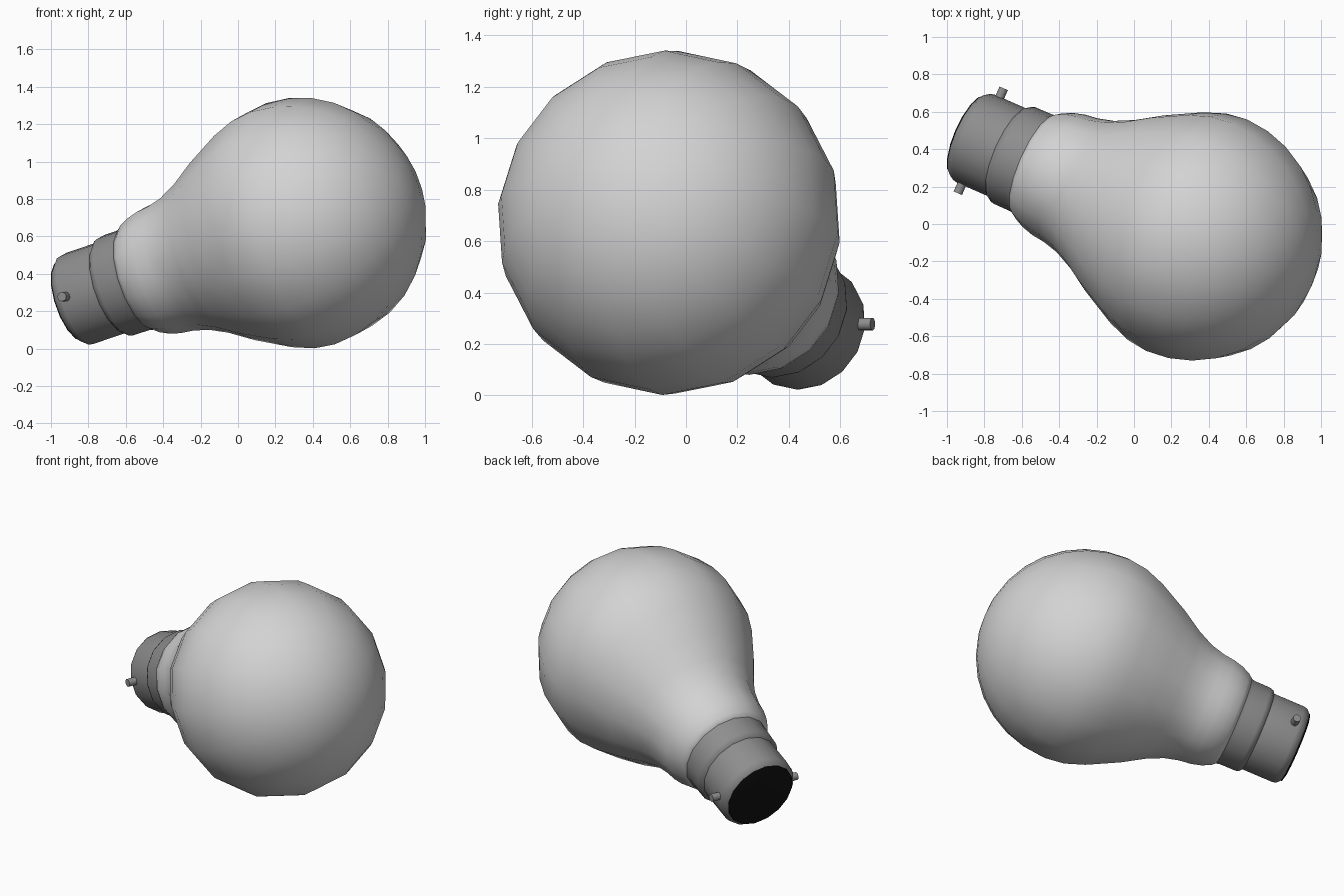
import bpy, bmesh, math
from mathutils import Vector, Matrix

if "Cube" in bpy.data.objects:
    bpy.data.objects.remove(bpy.data.objects["Cube"])

SIDES = 16
CENTRE = Vector((0.335, -0.06, 0.668))            # middle of the round glass
AXIS = Vector((-0.8755, 0.383, -0.296)).normalized()  # from glass towards base
PIN = Vector((0.401, 0.916, 0))
PIN = (PIN - AXIS * PIN.dot(AXIS)).normalized()
SIDE = AXIS.cross(PIN)
FRAME = Matrix((PIN, SIDE, AXIS)).transposed().to_4x4()
FRAME.translation = CENTRE


def material(name, value):
    m = bpy.data.materials.new(name)
    m.diffuse_color = (value, value, value, 1)
    m.use_nodes = True
    m.node_tree.nodes["Principled BSDF"].inputs["Base Color"].default_value = m.diffuse_color
    return m


def finish(name, bm, mat, angle):
    bmesh.ops.recalc_face_normals(bm, faces=bm.faces)
    bm.transform(FRAME)
    me = bpy.data.meshes.new(name)
    bm.to_mesh(me)
    bm.free()
    ob = bpy.data.objects.new(name, me)
    bpy.context.collection.objects.link(ob)
    me.materials.append(mat)
    bpy.ops.object.select_all(action='DESELECT')
    ob.select_set(True)
    bpy.context.view_layer.objects.active = ob
    bpy.ops.object.shade_smooth_by_angle(angle=math.radians(angle))


def lathe(name, profile, mat, angle=40):
    """Spin (radius, distance along axis) points around the bulb axis."""
    bm = bmesh.new()
    vs = [bm.verts.new((r, 0, s)) for r, s in profile]
    es = [bm.edges.new(p) for p in zip(vs, vs[1:])]
    bmesh.ops.spin(bm, geom=vs + es, cent=(0, 0, 0), axis=(0, 0, 1),
                   angle=math.tau, steps=SIDES, use_duplicate=False)
    bmesh.ops.remove_doubles(bm, verts=bm.verts, dist=1e-4)
    finish(name, bm, mat, angle)


glass = material("frosted white", 0.65)
metal = material("grey metal", 0.27)
black = material("black", 0.006)

# glass envelope: round dome, then a waisted neck
R = 0.675
dome = [(R * math.cos(math.radians(a)), -R * math.sin(math.radians(a)))
        for a in (90, 79, 67.5, 56, 45, 33.75, 22.5, 11.25, 0)]
neck = [(0.66, 0.12), (0.615, 0.245), (0.515, 0.44), (0.432, 0.575),
        (0.383, 0.68), (0.36, 0.77), (0.352, 0.84), (0.335, 0.905),
        (0.31, 0.96), (0.285, 0.99), (0.27, 0.992)]
lathe("glass_bulb", dome + neck, glass, 60)

# metal base: collar, step, barrel with rounded end
lathe("metal_base", [(0.25, 0.98), (0.288, 0.985), (0.282, 1.01), (0.281, 1.115),
                     (0.274, 1.135), (0.256, 1.15), (0.256, 1.35),
                     (0.25, 1.375), (0.228, 1.395), (0, 1.395)], metal, 40)

# black end disc
lathe("end_insulator", [(0, 1.38), (0.232, 1.38), (0.226, 1.402), (0.21, 1.408),
                        (0, 1.408)], black, 40)

# bayonet pins on opposite sides
for name, sign in (("bayonet_pin_a", 1), ("bayonet_pin_b", -1)):
    bm = bmesh.new()
    bmesh.ops.create_cone(bm, cap_ends=True, segments=12, radius1=0.025,
                          radius2=0.025, depth=0.09,
                          matrix=Matrix.Translation((sign * 0.261, 0, 1.319))
                          @ Matrix.Rotation(math.pi / 2, 4, 'Y'))
    finish(name, bm, metal, 40)
